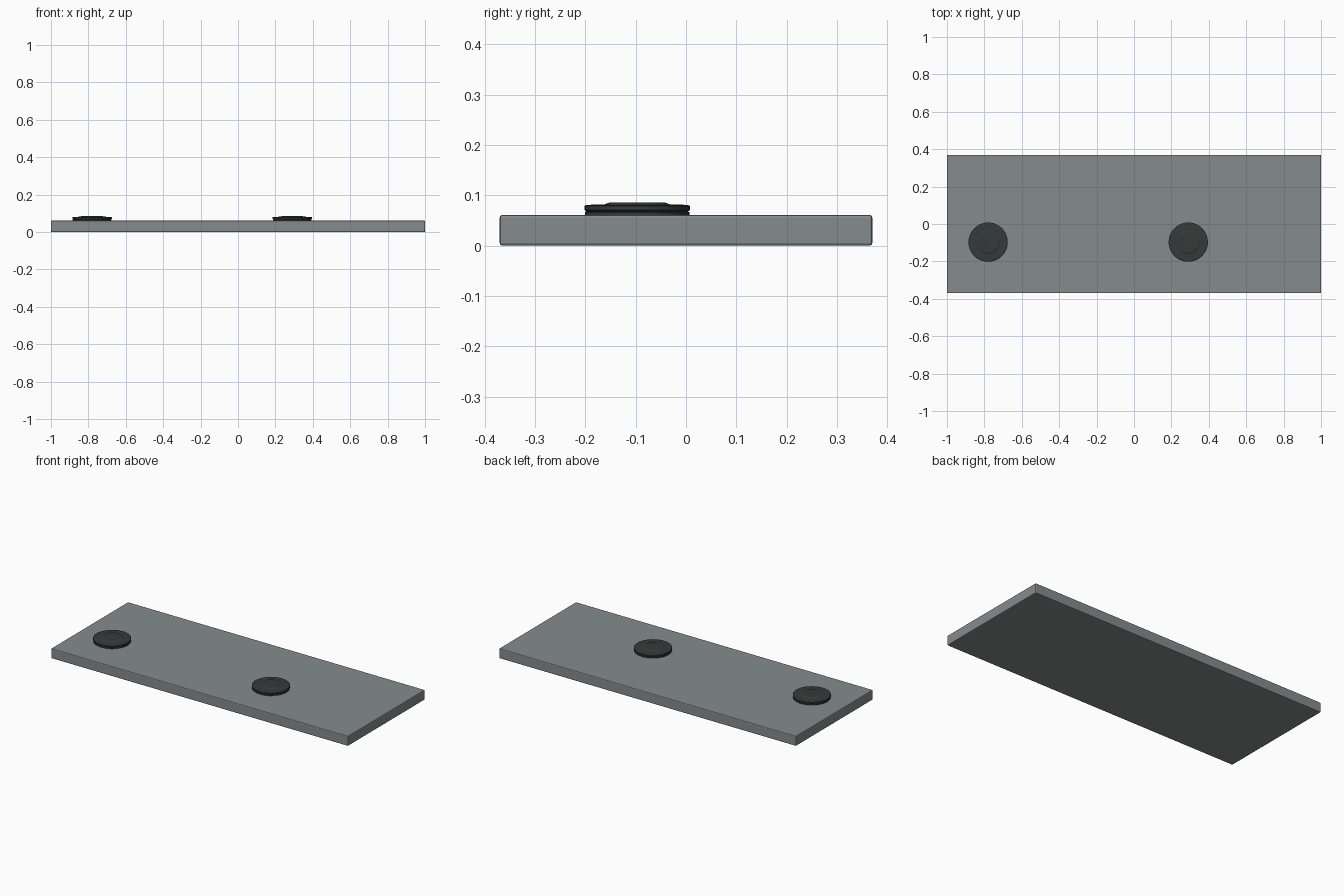
import bpy, bmesh, math

cube = bpy.data.objects.get("Cube")
if cube:
    bpy.data.objects.remove(cube, do_unlink=True)


def material(name, rgb):
    m = bpy.data.materials.new(name)
    m.use_nodes = True
    m.diffuse_color = (*rgb, 1)
    m.node_tree.nodes["Principled BSDF"].inputs["Base Color"].default_value = (*rgb, 1)
    return m


grey = material("slab grey", (0.235, 0.26, 0.26))
dark = material("knob charcoal", (0.035, 0.043, 0.042))


def add_object(name, bm, mat):
    mesh = bpy.data.meshes.new(name)
    bm.to_mesh(mesh)
    bm.free()
    mesh.materials.append(mat)
    ob = bpy.data.objects.new(name, mesh)
    bpy.context.collection.objects.link(ob)
    return ob


# Slab with softened edges
bm = bmesh.new()
bmesh.ops.create_cube(bm, size=1)
for v in bm.verts:
    v.co = (v.co.x * 2, v.co.y * 0.74, (v.co.z + 0.5) * 0.061)
slab = add_object("slab", bm, grey)
bevel = slab.modifiers.new("edge", "BEVEL")
bevel.width = 0.005
bevel.segments = 2

# Round knobs: stepped rim, flat shoulder and raised centre
PROFILE = [(0.104, 0.055), (0.104, 0.066), (0.101, 0.068), (0.105, 0.071),
           (0.105, 0.079), (0.100, 0.081), (0.065, 0.082), (0.054, 0.086)]
SIDES = 40


def knob(name, x, y):
    bm = bmesh.new()
    rings = [[bm.verts.new((r * math.cos(a), r * math.sin(a), z))
              for a in (2 * math.pi * i / SIDES for i in range(SIDES))]
             for r, z in PROFILE]
    for low, high in zip(rings, rings[1:]):
        for i in range(SIDES):
            j = (i + 1) % SIDES
            bm.faces.new((low[i], low[j], high[j], high[i]))
    bm.faces.new(rings[-1])
    bm.faces.new(rings[0][::-1])
    ob = add_object(name, bm, dark)
    ob.location = (x, y, 0)
    return ob


knobs = [knob("right_knob", -0.78, -0.097), knob("left_knob", 0.29, -0.097)]

# Smooth shading with sharp edges kept
for ob in bpy.context.view_layer.objects:
    ob.select_set(ob in knobs)
bpy.context.view_layer.objects.active = knobs[0]
bpy.ops.object.shade_smooth_by_angle(angle=math.radians(30))
